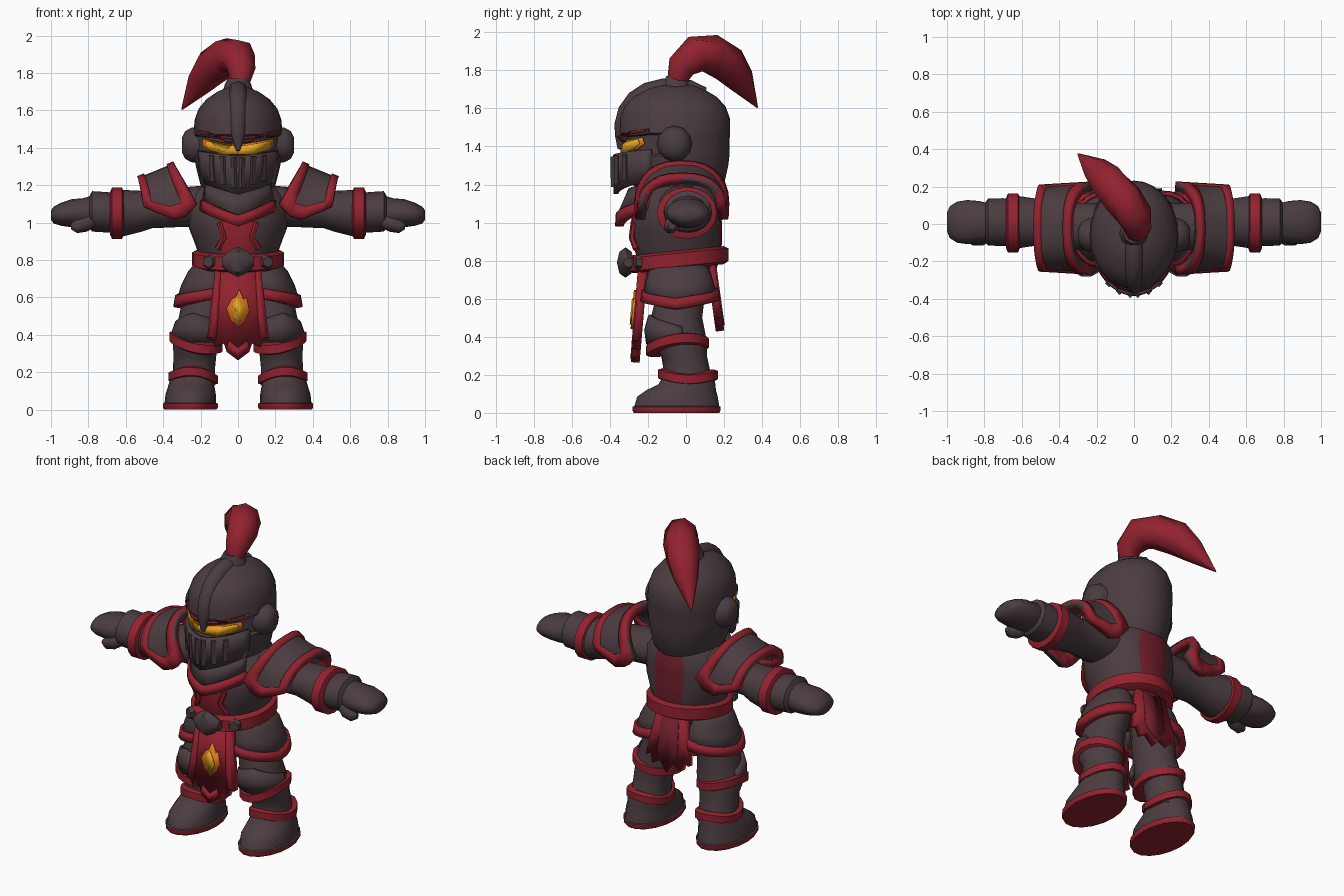
import bpy, bmesh, math
from mathutils import Vector


def mat(name, col):
    m = bpy.data.materials.new(name)
    m.diffuse_color = (*col, 1)
    return m


IRON = mat("dark_iron", (.070, .046, .052))
RED = mat("crimson", (.29, .016, .029))
MAROON = mat("dark_crimson", (.16, .013, .024))
GOLD = mat("glow_gold", (.85, .40, .015))
ORANGE = mat("glow_orange", (.70, .19, .012))


def lerp(a, b, t):
    return a + (b - a) * t


def build(name, verts, faces, mats, idx=None, thick=0, mirror=False, angle=38):
    me = bpy.data.meshes.new(name)
    me.from_pydata(verts, [], faces)
    for m in mats:
        me.materials.append(m)
    if idx:
        me.polygons.foreach_set("material_index", idx)
    bm = bmesh.new()
    bm.from_mesh(me)
    bmesh.ops.recalc_face_normals(bm, faces=bm.faces)
    bm.to_mesh(me)
    bm.free()
    ob = bpy.data.objects.new(name, me)
    bpy.context.collection.objects.link(ob)
    bpy.ops.object.select_all(action='DESELECT')
    ob.select_set(True)
    bpy.context.view_layer.objects.active = ob
    bpy.ops.object.shade_smooth_by_angle(angle=math.radians(angle))
    if thick:
        s = ob.modifiers.new("thickness", 'SOLIDIFY')
        s.thickness, s.offset = thick, 0
    if mirror:
        ob.modifiers.new("mirror", 'MIRROR')
    return ob


def skin(rings, n):
    faces = [(r*n+i, r*n+(i+1) % n, (r+1)*n+(i+1) % n, (r+1)*n+i)
             for r in range(rings-1) for i in range(n)]
    return faces + [tuple(range(n))[::-1], tuple(range((rings-1)*n, rings*n))]


def loft(name, secs, mats=(IRON,), n=16, axis='z', tilt=(0, 0), wave=0, rule=None,
         mirror=False, edit=None, angle=38):
    """Sections are (height, centre a, centre b, radius a, radius b)."""
    vs = []
    for h, ca, cb, ra, rb in secs:
        for i in range(n):
            t = math.tau*i/n
            a, b = ra*math.cos(t), rb*math.sin(t)
            hh = h + tilt[0]*a + tilt[1]*b + wave*math.cos(2*t)
            v = Vector((ca+a, cb+b, hh) if axis == 'z' else (hh, ca+a, cb+b))
            vs.append(edit(v) if edit else v)
    fs = skin(len(secs), n)
    idx = [rule(sum((vs[i] for i in f), Vector())/len(f)) for f in fs] if rule else None
    return build(name, vs, fs, mats, idx, mirror=mirror, angle=angle)


def band(name, h, ca, cb, ra, rb, w, d=.025, **kw):
    """Raised rounded ring."""
    return loft(name, [(h-w/2, ca, cb, ra-d, rb-d), (h-w*.36, ca, cb, ra, rb),
                       (h+w*.36, ca, cb, ra, rb), (h+w/2, ca, cb, ra-d, rb-d)], (RED,), **kw)


def arc(name, cx, yaw, half, secs, material, n=14, thick=.03, mirror=False):
    """Curved plate; sections are (z middle, z edge, centre y, rx, ry)."""
    vs = []
    for zc, ze, cy, rx, ry in secs:
        for i in range(n+1):
            t = 2*i/n - 1
            a = math.radians(yaw + t*half)
            vs.append((cx+rx*math.cos(a), cy+ry*math.sin(a), lerp(zc, ze, abs(t))))
    w = n+1
    fs = [(r*w+i, r*w+i+1, (r+1)*w+i+1, (r+1)*w+i) for r in range(len(secs)-1) for i in range(n)]
    return build(name, vs, fs, (material,), None, thick, mirror)


def tube(name, path, material, n=8, flat=1, mirror=False):
    """Tapered tube; path points are (x, y, z, radius)."""
    ps = [Vector(p[:3]) for p in path]
    vs = []
    for k, p in enumerate(ps):
        d = (ps[min(k+1, len(ps)-1)] - ps[max(k-1, 0)]).normalized()
        u = d.cross(Vector((.02, 1, .3) if abs(d.x) > .8 else (1, .02, .01))).normalized()
        w = d.cross(u).normalized()
        u = w.cross(d)
        for i in range(n):
            t = math.tau*i/n
            vs.append(p + path[k][3]*(u*math.cos(t)+w*math.sin(t)*flat))
    return build(name, vs, skin(len(ps), n), (material,), mirror=mirror, angle=50)


def plate(name, pts, yf, thick, material, mirror=False, sym=False):
    """Flat outline in x and z laid on the depth function yf(x, z)."""
    if sym:
        pts = pts + [(-x, z) for x, z in reversed(pts) if abs(x) > 1e-4]
    return build(name, [(x, yf(x, z), z) for x, z in pts], [tuple(range(len(pts)))],
                 (material,), None, thick, mirror, 20)


# helmet with sunken eye slot
def slot(v):
    if 1.352 < v.z < 1.463 and v.y < -.13:
        v.y += .045
    return v


def face_y(x, off):
    return -.06 - off*math.sqrt(max(0, 1-(x/.238)**2))


loft("helmet", [(1.12, 0, -.02, .16, .17), (1.2, 0, -.04, .20, .24), (1.30, 0, -.055, .225, .277),
                (1.35, 0, -.06, .235, .288), (1.36, 0, -.06, .236, .289), (1.46, 0, -.06, .238, .29),
                (1.47, 0, -.06, .238, .292), (1.55, 0, -.06, .232, .29), (1.61, 0, -.06, .21, .268),
                (1.66, 0, -.06, .168, .222), (1.70, 0, -.06, .11, .155), (1.725, 0, -.055, .05, .09)],
     n=28, edit=slot)
arc("visor", 0, -90, 68, [(1.355, 1.385, -.07, .222, .30), (1.28, 1.29, -.07, .215, .302),
                          (1.15, 1.22, -.07, .195, .298)], IRON, thick=.025)
for k, x in enumerate((.02, .078, .135)):
    y = -.072 - .306*math.sqrt(1-(x/.225)**2)
    tube(f"visor_rib_{k+1}", [(x, y, 1.345+x*.1, .02), (x*.95, y+.002, 1.18+x*.3, .02)], IRON, 4, mirror=True)
tube("helmet_ridge", [(0, .10, 1.68, .03), (0, .02, 1.705, .045), (0, -.12, 1.705, .052), (0, -.20, 1.685, .052),
                      (0, -.265, 1.645, .05), (0, -.31, 1.585, .048), (0, -.332, 1.51, .045),
                      (0, -.337, 1.45, .036), (0, -.35, 1.385, .010)], IRON, 8)
loft("ear_disc", [(.17, -.06, 1.415, .10, .10), (.25, -.06, 1.415, .088, .092), (.282, -.06, 1.415, .068, .074),
                  (.30, -.06, 1.415, .035, .04)], n=12, axis='x', mirror=True, angle=60)
tube("brow", [(x, face_y(x, .278), z, .017) for x, z in ((0, 1.437), (.07, 1.447), (.14, 1.467), (.21, 1.478))],
     IRON, 6, mirror=True)
tube("brow_trim", [(x, face_y(x, .295), z, .011) for x, z in ((.03, 1.448), (.09, 1.455), (.15, 1.473), (.205, 1.482))],
     MAROON, 5, mirror=True)
plate("eye_rim", [(0, 1.362), (.08, 1.362), (.165, 1.385), (.192, 1.415), (.185, 1.448), (.1, 1.432), (0, 1.415)],
      lambda x, z: face_y(x, .270), .008, ORANGE, True)
plate("eye_glow", [(0, 1.365), (.08, 1.365), (.15, 1.386), (.178, 1.415), (.172, 1.438), (.1, 1.424), (0, 1.407)],
      lambda x, z: face_y(x, .280), .008, GOLD, True)

# plume
loft("plume_socket", [(1.69, 0, -.05, .085, .085), (1.74, 0, -.05, .07, .07), (1.77, 0, -.05, .055, .055)], n=10)
tube("plume", [(.01, -.05, 1.74, .05), (.018, -.025, 1.82, .075), (0, .05, 1.885, .098), (-.06, .135, 1.885, .105),
               (-.14, .225, 1.83, .10), (-.20, .285, 1.75, .075), (-.30, .375, 1.605, .004)], RED, 8)


# torso with cloth stripes front and back
def cloth(c):
    if abs(c.x) > .42*abs(c.y+.045) or c.z > 1.2:
        return 0
    return 1 if c.y < 0 else 2


loft("torso", [(.70, 0, -.03, .16, .17), (.80, 0, -.04, .20, .215), (.90, 0, -.045, .235, .235),
               (.97, 0, -.05, .262, .24), (1.06, 0, -.05, .275, .235), (1.15, 0, -.03, .25, .215),
               (1.21, 0, -.02, .18, .18)], (IRON, RED, MAROON), n=32, rule=cloth)
arc("collar", 0, -90, 62, [(1.17, 1.2, -.05, .19, .24), (1.04, 1.12, -.05, .2, .295)], IRON)
arc("collar_trim", 0, -90, 62, [(1.04, 1.12, -.05, .205, .298), (.98, 1.065, -.05, .21, .30)], RED, thick=.045)
tube("chest_edge", [(.10, -.275, 1.0, .016), (.075, -.285, .92, .016), (.11, -.262, .86, .016)], RED, 6, mirror=True)

# belt
band("belt", .805, 0, -.04, .245, .262, .095, n=24, tilt=(0, .10))
loft("buckle", [(-.085, -.30, .79, .03, .025), (-.045, -.312, .79, .042, .06), (0, -.318, .79, .045, .08),
                (.045, -.312, .79, .042, .06), (.085, -.30, .79, .03, .025)], n=8, axis='x')
tube("belt_stud", [(.15, -.245, .79, .042), (.16, -.27, .79, .03)], IRON, 6, mirror=True)

# tabards and emblem
front = lambda x, z: -.225 - (.75-z)*.085
plate("front_tabard", [(0, .77), (.12, .77), (.145, .55), (.165, .38), (.135, .385), (.12, .335), (.075, .355),
                       (.06, .31), (0, .265)], front, .045, RED, sym=True)
plate("tabard_fold", [(.09, .77), (.118, .77), (.14, .5), (.15, .40), (.12, .36), (.105, .5)],
      lambda x, z: front(x, z)-.016, .025, RED, True)
plate("tabard_tip", [(0, .33), (.05, .37), (.06, .33), (0, .28)], lambda x, z: front(x, z)-.018, .02, RED, sym=True)
plate("flame", [(.005, .645), (.03, .59), (.045, .60), (.062, .53), (.04, .475), (.005, .44), (-.04, .48),
                (-.062, .54), (-.035, .59), (-.01, .605)], lambda x, z: front(x, z)-.03, .02, ORANGE)
plate("flame_core", [(.0, .60), (.022, .555), (.035, .52), (.005, .465), (-.022, .49), (-.01, .53), (-.03, .555)],
      lambda x, z: front(x, z)-.042, .009, GOLD)
back = lambda x, z: .13 + (.78-z)*.14
plate("back_tabard", [(0, .80), (.10, .80), (.13, .62), (.15, .50), (.115, .52), (.10, .46), (.05, .49), (0, .43)],
      back, .045, RED, sym=True)
plate("back_tabard_panel", [(0, .78), (.06, .78), (.07, .55), (.05, .51), (0, .46)],
      lambda x, z: back(x, z)+.024, .009, MAROON, sym=True)

# hip guards
arc("hip_guard", .16, -8, 120, [(.79, .79, -.04, .045, .12), (.73, .74, -.035, .095, .15),
                               (.66, .69, -.035, .13, .165), (.58, .63, -.03, .155, .18)], IRON, mirror=True)
arc("hip_guard_trim", .16, -8, 120, [(.60, .66, -.03, .158, .183), (.545, .605, -.03, .168, .19)],
    RED, thick=.04, mirror=True)

# legs and boots
loft("leg", [(.78, .10, -.03, .09, .13), (.68, .15, -.03, .11, .13), (.58, .175, -.035, .125, .13),
             (.50, .195, -.05, .12, .135), (.41, .21, -.045, .132, .148), (.34, .22, -.03, .128, .14),
             (.30, .23, -.01, .115, .12), (.22, .235, .005, .112, .122), (.14, .24, .01, .12, .14)], mirror=True)
arc("knee_guard", .205, -75, 85, [(.515, .45, -.045, .125, .145), (.44, .41, -.045, .14, .165),
                                 (.36, .38, -.045, .138, .155)], IRON, thick=.02, mirror=True)
band("knee_trim", .355, .225, -.045, .142, .165, .065, tilt=(.20, .12), wave=.008, mirror=True)
band("ankle_trim", .185, .24, .01, .132, .157, .06, tilt=(.06, -.02), wave=-.017, mirror=True)
loft("boot", [(0, .255, -.05, .14, .228), (.012, .255, -.05, .147, .235), (.032, .255, -.05, .147, .235),
              (.036, .255, -.048, .138, .226), (.085, .253, -.045, .134, .215), (.12, .25, -.025, .125, .185),
              (.15, .245, .005, .122, .152), (.18, .24, .01, .115, .14)], (IRON, RED), n=18,
     rule=lambda c: int(c.z < .034), mirror=True, angle=50)

# arms and gauntlets
loft("arm", [(.16, -.02, 1.09, .13, .11), (.34, -.01, 1.08, .125, .105), (.46, 0, 1.07, .115, .10),
             (.52, .01, 1.06, .125, .11), (.62, .01, 1.05, .14, .125)], axis='x', mirror=True)
band("bracer_trim", .647, .005, 1.05, .158, .137, .075, axis='x', mirror=True)
loft("gauntlet", [(.62, .01, 1.05, .12, .105), (.70, .01, 1.055, .128, .108), (.78, .01, 1.06, .125, .108),
                  (.795, .01, 1.055, .105, .085), (.83, .01, 1.05, .113, .08), (.89, .01, 1.05, .118, .075),
                  (.945, .01, 1.045, .11, .062), (.985, .01, 1.04, .085, .045), (1.0, .01, 1.04, .05, .025)],
     axis='x', mirror=True)
tube("thumb", [(.77, -.05, 1.02, .04), (.82, -.075, .99, .042), (.865, -.08, .978, .036), (.89, -.075, .98, .018)],
     IRON, 8, mirror=True)

# shoulder guards: shell plus raised border made on the same arched grid
US, ZB = (0, .19, .42, .81, 1), (1.10, 1.035, 1.015, 1.06, 1.085)


def shoulder(name, material, thick, border):
    n, vs, fs = 14, [], []
    for u, zb in zip(US, ZB):
        for i in range(n+1):
            t = math.pi*i/n
            s, c = math.sin(t)**.85, math.cos(t)
            c = math.copysign(abs(c)**.8, c)
            vs.append((lerp(lerp(.22, .505, u), lerp(.335, .53, u), s),
                       -.022 - lerp(.225, .208, u)*c, lerp(zb, lerp(1.305, 1.225, u), s)))
    w = n+1
    for r in range(len(US)-1):
        for i in range(n):
            if not border or r in (0, len(US)-2) or i in (0, n-1):
                fs.append((r*w+i, r*w+i+1, (r+1)*w+i+1, (r+1)*w+i))
    build(name, vs, fs, (material,), None, thick, True)


shoulder("shoulder_guard", IRON, .03, False)
shoulder("shoulder_guard_trim", RED, .05, True)
